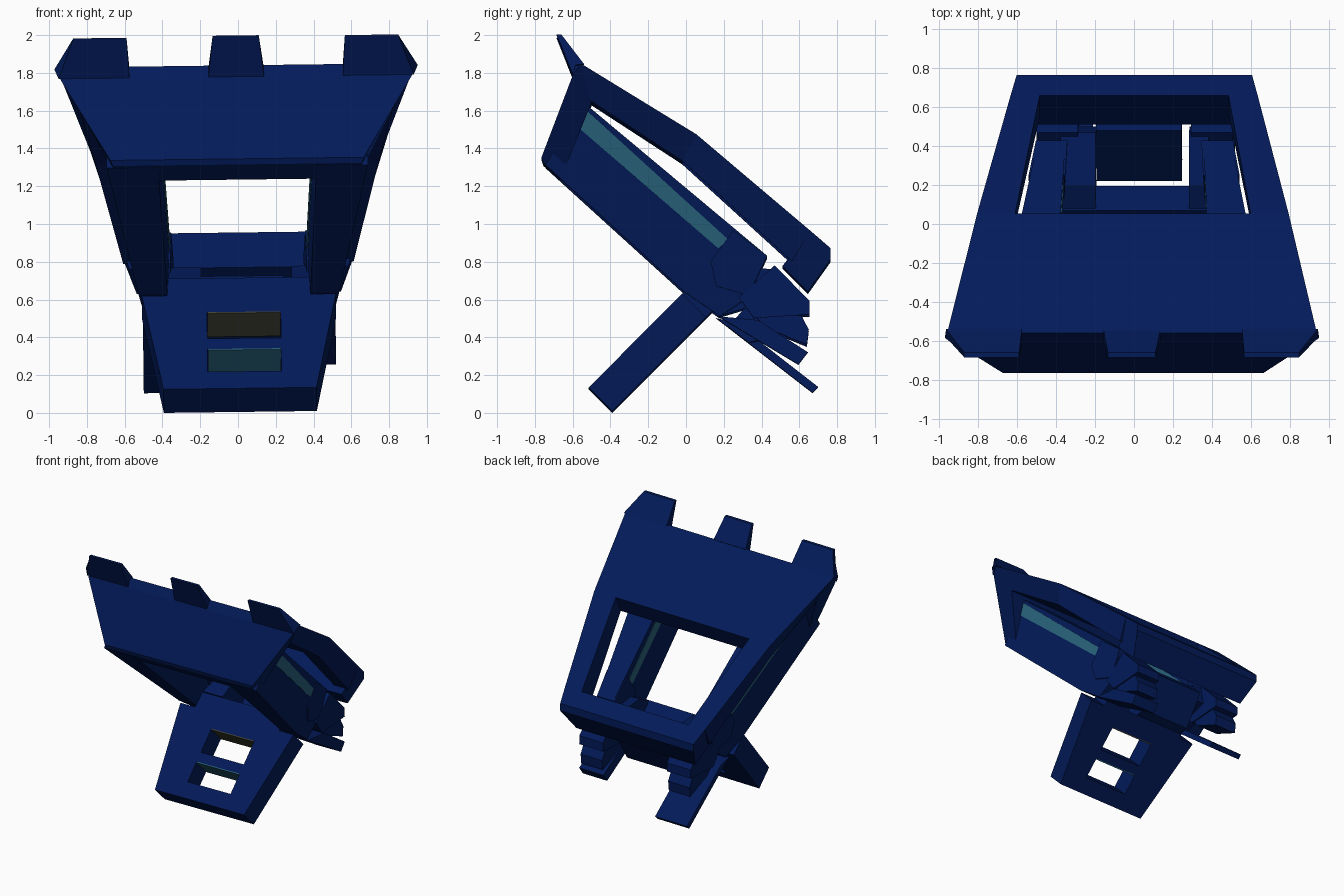
import bpy, bmesh
from mathutils import Matrix, Vector


def material(name, rgb):
    m = bpy.data.materials.new(name)
    m.diffuse_color = (*rgb, 1.0)
    return m


NAVY = material("navy", (0.0008, 0.0105, 0.1))
TEAL = material("teal", (0.022, 0.125, 0.2))
OLIVE = material("olive", (0.06, 0.06, 0.038))

# whole model leans by a fraction of a degree
LEAN = (Matrix.Translation((0, 0, 1.005)) @ Matrix.Rotation(-0.0125, 4, 'Y')
        @ Matrix.Translation((0, 0, -1)))


def prism(name, pts, mat=NAVY, side=1):
    """Side profile of (y, z, x0, x1) points, spanned from x0 to x1."""
    bm = bmesh.new()
    a = [bm.verts.new(LEAN @ Vector((side * p[2], p[0], p[1]))) for p in pts]
    b = [bm.verts.new(LEAN @ Vector((side * p[3], p[0], p[1]))) for p in pts]
    n = len(pts)
    bm.faces.new(a)
    bm.faces.new(b[::-1])
    for i in range(n):
        j = (i + 1) % n
        bm.faces.new((a[i], b[i], b[j], a[j]))
    bmesh.ops.recalc_face_normals(bm, faces=bm.faces)
    me = bpy.data.meshes.new(name)
    bm.to_mesh(me)
    bm.free()
    me.materials.append(mat)
    ob = bpy.data.objects.new(name, me)
    bpy.context.collection.objects.link(ob)
    return ob


def full(name, pts, mat=NAVY):
    """Symmetric prism from (y, z, half width) points."""
    return prism(name, [(y, z, -w, w) for y, z, w in pts], mat)


def pair(name, pts, mat=NAVY):
    for side, tag in ((1, "right"), (-1, "left")):
        prism(f"{name}_{tag}", pts, mat, side)


# Top frame: front slab, two side rails, back bar
full("frame_front_slab", [(-0.56, 1.835, .95), (0.055, 1.46, .80),
                          (-0.02, 1.32, .75), (-0.51, 1.64, .84)])
pair("frame_rail", [(0.055, 1.46, .605, .80), (0.66, 0.95, .485, .635),
                    (0.56, 0.79, .485, .61), (-0.02, 1.32, .61, .75)])
full("frame_back_bar", [(0.66, 0.95, .635), (0.765, 0.86, .605), (0.765, 0.80, .605),
                        (0.645, 0.63, .54), (0.51, 0.765, .58)])

# Front collar and its three upright tabs
full("front_collar", [(-0.56, 1.835, .95), (-0.60, 1.77, .93), (-0.765, 1.34, .67),
                      (-0.755, 1.31, .66), (-0.66, 1.23, .64), (-0.50, 1.63, .83)])
pair("side_tab", [(-0.60, 1.775, .565, .94), (-0.585, 1.825, .567, .962),
                  (-0.54, 1.83, .565, .955),
                  (-0.66, 1.988, .578, .86), (-0.685, 1.988, .578, .86)])
full("centre_tab", [(-0.60, 1.775, .147), (-0.55, 1.835, .145),
                    (-0.66, 1.993, .122), (-0.685, 1.993, .122)])


# Side arms, with planar tapered flanks
def flank(pts, grow=0.0):
    return [(y, z, 0.378 - 0.055 * y - grow, 0.468 - 0.125 * y + 0.1 * z + grow)
            for y, z in pts]


pair("arm", flank([(-0.745, 1.30), (-0.01, 0.63), (0.18, 0.50), (0.33, 0.60),
                   (0.43, 0.82), (-0.53, 1.62)]))
pair("arm_end_block", flank([(0.13, 0.79), (0.25, 0.955), (0.43, 0.82),
                             (0.33, 0.61), (0.16, 0.66)], 0.01))
pair("arm_light_strip", flank([(-0.585, 1.51), (-0.535, 1.595), (0.225, 0.905),
                               (0.17, 0.86)], 0.004), TEAL)


# Leg plate with two windows
def leg_piece(name, z0, z1, xa, xb, mat=NAVY):
    pts = []
    for z, back in ((z0, 0), (z1, 0), (z1, 1), (z0, 1)):
        w = min(0.405 + 0.22 * (z - 0.125), 0.515)
        x0 = -w if xa is None else xa
        x1 = w if xb is None else xb
        pts.append((z - 0.64 + 0.125 * back, z - 0.125 * back, x0, x1))
    prism(name, pts, mat)


leg_piece("leg_side_left", 0.125, 0.62, None, -0.17)
leg_piece("leg_side_right", 0.125, 0.62, 0.22, None)
leg_piece("leg_bottom_bar", 0.125, 0.215, -0.17, 0.22)
leg_piece("leg_middle_bar", 0.335, 0.39, -0.17, 0.22)
leg_piece("leg_top_bar", 0.53, 0.62, -0.17, 0.22)
leg_piece("leg_bridge", 0.62, 0.71, -0.38, 0.38)
leg_piece("lower_window_light", 0.329, 0.335, -0.168, 0.218, TEAL)
leg_piece("upper_window_light", 0.524, 0.53, -0.168, 0.218, OLIVE)

# Blocks joining the leg to the tail on both sides of the centre gap
for tag, x0, x1 in (("left", -0.38, -0.20), ("right", 0.28, 0.38)):
    prism(f"tail_root_{tag}", [(y, z, x0, x1) for y, z in
          ((0.08, 0.71), (0.20, 0.77), (0.47, 0.75), (0.50, 0.60), (0.20, 0.51))])

# Tail: centre block and stacked fins on each side
prism("tail_centre", [(y, z, -0.20, 0.24) for y, z in
      ((0.22, 0.45), (0.48, 0.72), (0.57, 0.63), (0.41, 0.38), (0.33, 0.365))])


def fin(pts, x0=0.29, x1=0.505):
    return [(y, z, x0, x1) for y, z in pts]


pair("tail_upper_fin", fin([(0.28, 0.60), (0.47, 0.77), (0.655, 0.58),
                            (0.655, 0.51), (0.36, 0.49)]))
pair("tail_middle_fin", fin([(0.36, 0.51), (0.61, 0.505), (0.65, 0.43),
                             (0.64, 0.35), (0.42, 0.44)], 0.30, 0.495))
prism("tail_lower_fin_right", fin([(0.17, 0.50), (0.38, 0.48), (0.645, 0.31),
                                   (0.595, 0.245)], 0.29, 0.51))
prism("tail_lower_fin_left", fin([(0.16, 0.50), (0.27, 0.47), (0.70, 0.135),
                                  (0.67, 0.105)], 0.22, 0.51), NAVY, -1)
